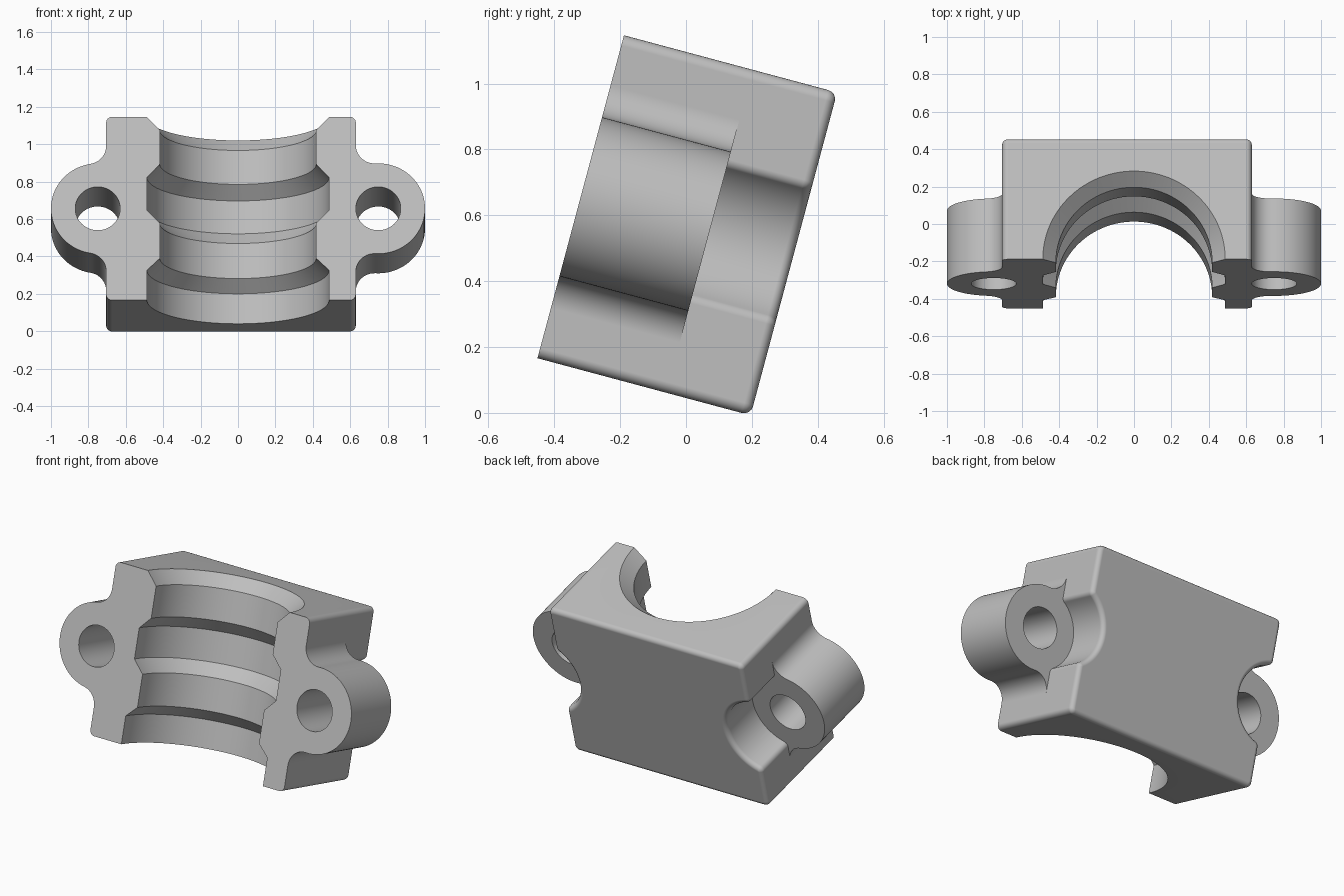
import bpy, bmesh, math
from math import pi, cos, sin, atan2, radians

cube = bpy.data.objects.get("Cube")
if cube:
    bpy.data.objects.remove(cube, do_unlink=True)

LENGTH, DEPTH, EAR_DEPTH = 1.015, 0.67, 0.405
MID = LENGTH / 2
EAR_X, EAR_R, POCKET_R, HOLE_R = 0.75, 0.25, 0.24, 0.12
RIGHT_WALL, LEFT_WALL = 0.705, 0.63
EDGE = 0.032

grey = bpy.data.materials.new("light_grey")
grey.use_nodes = True
grey.diffuse_color = (0.52, 0.52, 0.52, 1)
grey.node_tree.nodes["Principled BSDF"].inputs["Base Color"].default_value = (0.52, 0.52, 0.52, 1)


def arc(cx, cz, r, a, b, n):
    return [(cx + r * cos(a + (b - a) * i / n), cz + r * sin(a + (b - a) * i / n))
            for i in range(n + 1)]


def blended_circle(wall, r, radius, g):
    """Path down a wall, through a fillet, round the bolt centre and back.
    g = 1 bulges out of the wall, g = -1 bites into it."""
    fx = wall + g * r
    h = math.sqrt((radius + r) ** 2 - (fx - EAR_X) ** 2)
    end = atan2(-h, EAR_X - fx)
    start = 0
    if g > 0:
        start, end = pi, end + 2 * pi
    a = atan2(h, fx - EAR_X)
    upper = arc(fx, MID + h, r, start, end, 10)
    middle = arc(EAR_X, MID, radius, a, -a if g > 0 else 2 * pi - a, 48)[1:-1]
    lower = [(x, LENGTH - z) for x, z in reversed(upper)]
    return upper + middle + lower


def finish(name, bm):
    bmesh.ops.recalc_face_normals(bm, faces=bm.faces)
    me = bpy.data.meshes.new(name)
    bm.to_mesh(me)
    bm.free()
    me.materials.append(grey)
    ob = bpy.data.objects.new(name, me)
    bpy.context.collection.objects.link(ob)
    return ob


def prism(name, outline, front, back, rim=0):
    bm = bmesh.new()
    face = bm.faces.new([bm.verts.new((x, front, z)) for x, z in outline])
    new = bmesh.ops.extrude_face_region(bm, geom=[face])["geom"]
    verts = [v for v in new if isinstance(v, bmesh.types.BMVert)]
    bmesh.ops.translate(bm, verts=verts, vec=(0, back - front, 0))
    bmesh.ops.recalc_face_normals(bm, faces=bm.faces)
    if rim:
        edges = [e for e in bm.edges if all(v.co.y > back - 1e-4 for v in e.verts)]
        bmesh.ops.bevel(bm, geom=edges, offset=rim, segments=4, profile=0.5,
                        affect='EDGES', clamp_overlap=False)
    return finish(name, bm)


def combine(target, other, operation):
    mod = target.modifiers.new(operation, 'BOOLEAN')
    mod.operation, mod.object, mod.solver = operation, other, 'EXACT'
    bpy.context.view_layer.objects.active = target
    bpy.ops.object.modifier_apply(modifier=mod.name)
    bpy.data.objects.remove(other, do_unlink=True)


# Block outline: rounded corners with a pocket bitten out of each side
def half_outline(wall):
    c = wall - EDGE
    return (arc(c, LENGTH - EDGE, EDGE, pi / 2, 0, 6)
            + blended_circle(wall, EDGE, POCKET_R, -1)
            + arc(c, EDGE, EDGE, 0, -pi / 2, 6))


outline = half_outline(LEFT_WALL) + [(-x, z) for x, z in reversed(half_outline(RIGHT_WALL))]
body = prism("clamp_body", outline, -0.02, DEPTH, rim=0.028)

# Bolt ears blended into the block sides
for side, wall in ((1, LEFT_WALL), (-1, RIGHT_WALL)):
    path = blended_circle(wall, 0.1, EAR_R, 1)
    path += [(0.495, path[-1][1]), (0.495, path[0][1])]
    ear = prism("bolt_ear", [(side * x, z) for x, z in path], -0.05, EAR_DEPTH)
    combine(body, ear, 'UNION')

# Trim the flat parting face
trim = prism("parting_trim", [(-2, -1), (2, -1), (2, 2), (-2, 2)], -1, 0)
combine(body, trim, 'DIFFERENCE')

# Stepped bore turned around the vertical axis
W, N = 0.487, 0.418
steps = [(0, -0.1), (W, -0.1), (W, 0.166), (N, 0.232), (N, 0.426), (W, 0.498),
         (W, 0.68), (N, 0.753), (N, 0.941), (0.582, 1.115), (0, 1.115)]
bm = bmesh.new()
ring = [bm.verts.new((r, 0, z)) for r, z in steps]
edges = [bm.edges.new(pair) for pair in zip(ring, ring[1:])]
bmesh.ops.spin(bm, geom=ring + edges, cent=(0, 0, 0), axis=(0, 0, 1),
               angle=2 * pi, steps=128, use_duplicate=False)
bmesh.ops.remove_doubles(bm, verts=bm.verts, dist=1e-4)
combine(body, finish("bore_cutter", bm), 'DIFFERENCE')

# Bolt holes
for side in (1, -1):
    circle = arc(side * EAR_X, MID, HOLE_R, 0, 2 * pi, 64)[:-1]
    combine(body, prism("hole_cutter", circle, -0.2, 1), 'DIFFERENCE')

# Lean the part back, then shade it
body.rotation_euler = (radians(-15), 0, 0)
body.location = (0, -0.451, 0.166)
bpy.ops.object.select_all(action='DESELECT')
body.select_set(True)
bpy.context.view_layer.objects.active = body
bpy.ops.object.transform_apply(location=True, rotation=True, scale=True)
bpy.ops.object.shade_smooth_by_angle(angle=radians(30))
normals = body.modifiers.new("even_shading", 'WEIGHTED_NORMAL')
normals.keep_sharp = True
